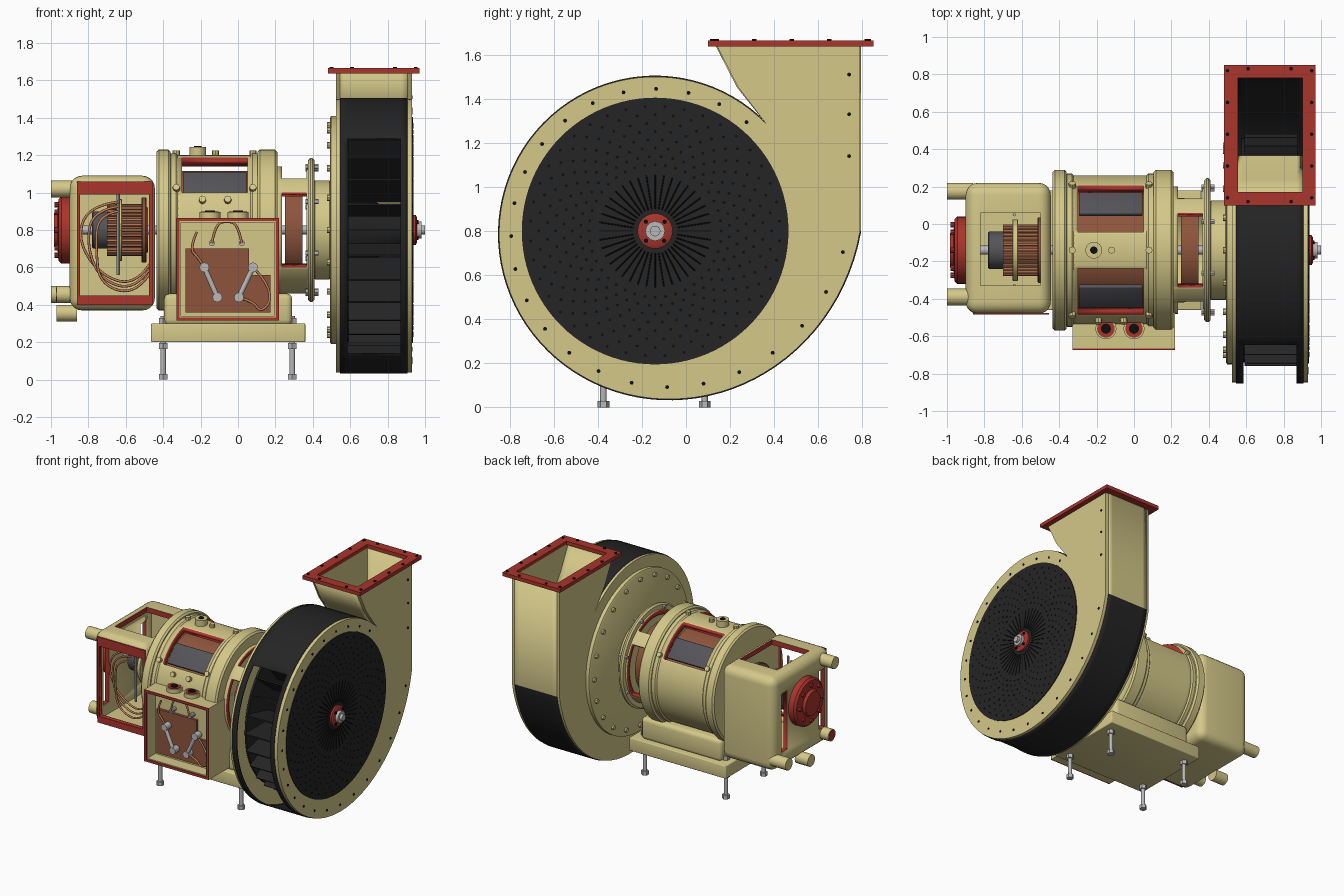
import bpy, bmesh, math
from mathutils import Vector, Matrix

if "Cube" in bpy.data.objects:
    bpy.data.objects.remove(bpy.data.objects["Cube"])

CY, CZ = -0.14, 0.8          # shared shaft axis


def material(name, rgb):
    m = bpy.data.materials.new(name)
    m.use_nodes = True
    m.diffuse_color = (*rgb, 1)
    m.node_tree.nodes["Principled BSDF"].inputs["Base Color"].default_value = (*rgb, 1)
    return m


CREAM = material("cream paint", (0.66, 0.58, 0.25))
RED = material("section red", (0.4, 0.035, 0.025))
DARK = material("dark mesh", (0.018, 0.018, 0.018))
BLACK = material("black", (0.004, 0.004, 0.004))
IRON = material("iron grey", (0.09, 0.09, 0.1))
BROWN = material("winding brown", (0.27, 0.09, 0.045))
COPPER = material("copper", (0.55, 0.22, 0.1))
STEEL = material("steel", (0.48, 0.48, 0.48))


def finish(bm, name, *mats):
    me = bpy.data.meshes.new(name)
    bm.to_mesh(me)
    bm.free()
    for m in mats:
        me.materials.append(m)
    me.shade_smooth()
    me.set_sharp_from_angle(angle=0.6)
    ob = bpy.data.objects.new(name, me)
    bpy.context.collection.objects.link(ob)
    return ob


def box(name, mat, lo, hi, bevel=0, matrix=Matrix(), seg=3):
    lo, hi = Vector(lo), Vector(hi)
    bm = bmesh.new()
    bmesh.ops.create_cube(bm, matrix=Matrix.Translation((lo + hi) / 2) @ Matrix.Diagonal((*(hi - lo), 1)))
    if bevel:
        bmesh.ops.bevel(bm, geom=bm.edges[:], offset=bevel, segments=seg, affect='EDGES', profile=0.5)
    bm.transform(matrix)
    return finish(bm, name, mat)


def rods(name, mat, items, seg=16):
    """Cylinders given as (start, end, radius), joined in one object."""
    bm = bmesh.new()
    for a, b, r in items:
        a, b = Vector(a), Vector(b)
        rot = (b - a).to_track_quat('Z', 'Y').to_matrix().to_4x4()
        bmesh.ops.create_cone(bm, cap_ends=True, segments=seg, radius1=r, radius2=r,
                              depth=(b - a).length, matrix=Matrix.Translation((a + b) / 2) @ rot)
    return finish(bm, name, mat)


def polar(x, r, a):
    """Point round the shaft; angle runs from the top towards the back."""
    return Vector((x, CY + r * math.sin(a), CZ + r * math.cos(a)))


def lathe(name, mat, profile, seg=64):
    bm = bmesh.new()
    rings = [[bm.verts.new(polar(x, r, math.tau * i / seg)) for i in range(seg)] for x, r in profile]
    for p, q in zip(rings, rings[1:]):
        for i in range(seg):
            j = (i + 1) % seg
            bm.faces.new((p[i], q[i], q[j], p[j]))
    bm.faces.new(rings[0])
    bm.faces.new(rings[-1][::-1])
    bmesh.ops.recalc_face_normals(bm, faces=bm.faces)
    return finish(bm, name, mat)


def drum(name, mat, x0, x1, r, c=0.012):
    return lathe(name, mat, [(x0, r - c), (x0 + c, r), (x1 - c, r), (x1, r - c)])


def cut_shell(name, xs, r, thick, windows, seg=180):
    """Tube with windows cut between xs[1] and xs[2]; the cut edges are red."""
    bm = bmesh.new()
    rows = [[bm.verts.new(polar(x, r, math.tau * i / seg)) for i in range(seg)] for x in xs]
    for k in range(3):
        for i in range(seg):
            a = ((i + 0.5) * 360 / seg + 180) % 360 - 180
            if k == 1 and any(lo < a < hi for lo, hi in windows):
                continue
            j = (i + 1) % seg
            bm.faces.new((rows[k][i], rows[k + 1][i], rows[k + 1][j], rows[k][j]))
    ob = finish(bm, name, CREAM, RED)
    mod = ob.modifiers.new("wall", 'SOLIDIFY')
    mod.thickness, mod.offset, mod.material_offset_rim = thick, -1, 1


def wire(name, pts, r=0.007, mat=COPPER):
    cu = bpy.data.curves.new(name, 'CURVE')
    cu.dimensions, cu.bevel_depth, cu.bevel_resolution = '3D', r, 2
    sp = cu.splines.new('NURBS')
    sp.points.add(len(pts) - 1)
    for p, co in zip(sp.points, pts):
        p.co = (*co, 1)
    sp.use_endpoint_u, sp.order_u = True, 3
    cu.materials.append(mat)
    bpy.context.collection.objects.link(bpy.data.objects.new(name, cu))


def frame(name, mat, axis, lo, hi, d0, d1, ilo, ihi):
    """Flat rectangular frame lying across an axis (1 = y, 2 = z)."""
    put = lambda u, v, d: (u, d, v) if axis == 1 else (u, v, d)
    bm = bmesh.new()
    loops = []
    for d in (d0, d1):
        for a, b in ((lo, hi), (ilo, ihi)):
            loops.append([bm.verts.new(put(u, v, d)) for u, v in
                          ((a[0], a[1]), (b[0], a[1]), (b[0], b[1]), (a[0], b[1]))])
    for p, q in ((0, 1), (1, 3), (3, 2), (2, 0)):
        for i in range(4):
            j = (i + 1) % 4
            bm.faces.new((loops[p][i], loops[p][j], loops[q][j], loops[q][i]))
    bmesh.ops.recalc_face_normals(bm, faces=bm.faces)
    return finish(bm, name, mat)


# --- Fan casing: spiral outline running up into the outlet ---
def spiral(deg, inset=0):
    r = 0.70 + 0.23 * ((deg - 44) / 316) ** 4 - inset
    return CY + r * math.cos(math.radians(deg)), CZ + r * math.sin(math.radians(deg))


degs = [44 + 4 * i for i in range(80)]
outline = [(0.14, 1.64), (0.235, 1.455)] + [spiral(d) for d in degs] + [(0.79, 1.64)]
for name, x0, x1 in (("casing_plate_inner", 0.525, 0.552), ("casing_plate_outer", 0.9, 0.93)):
    bm = bmesh.new()
    face = bm.faces.new([bm.verts.new((x0, y, z)) for y, z in outline])
    ext = bmesh.ops.extrude_face_region(bm, geom=[face])
    bmesh.ops.translate(bm, vec=(x1 - x0, 0, 0), verts=[v for v in ext["geom"] if isinstance(v, bmesh.types.BMVert)])
    bmesh.ops.recalc_face_normals(bm, faces=bm.faces)
    finish(bm, name, CREAM)

bm = bmesh.new()
rows = [[bm.verts.new((x, y, z)) for y, z in outline] for x in (0.545, 0.585, 0.87, 0.905)]
for k in range(3):
    for i in range(len(outline) - 1):
        on_spiral = 2 <= i < len(outline) - 2
        if k == 1 and on_spiral and 134 <= degs[i - 2] < 241:
            continue                     # inspection opening
        f = bm.faces.new((rows[k][i], rows[k][i + 1], rows[k + 1][i + 1], rows[k + 1][i]))
        f.material_index = int(on_spiral)
mod = finish(bm, "casing_band", CREAM, DARK).modifiers.new("wall", 'SOLIDIFY')
mod.thickness, mod.offset = 0.01, 0

frame("outlet_flange", RED, 2, (0.48, 0.1), (0.97, 0.85), 1.637, 1.665, (0.555, 0.17), (0.9, 0.78))
rim = [(x, y) for x in (0.5, 0.95) for y in (0.14, 0.31, 0.48, 0.65, 0.82)] + [(x, y) for x in (0.61, 0.84) for y in (0.12, 0.83)]
rods("flange_bolts", BLACK, [((x, y, 1.66), (x, y, 1.672), 0.01) for x, y in rim], 8)
spots = [spiral(50 + 13.2 * i, 0.055) for i in range(24)] + [(0.74, z) for z in (1.14, 1.33, 1.51)]
rods("casing_bolts", BLACK, [((0.925, y, z), (0.934, y, z), 0.009) for y, z in spots], 8)

# Perforated guard with a vaned centre
lathe("guard_disc", DARK, [(0.925, 0.605), (0.936, 0.605)], 96)
rods("guard_holes", BLACK, [(polar(0.934, r, a), polar(0.938, r, a), 0.007)
     for k in range(8) for i in range(40)
     for r, a in [(0.3 + 0.038 * k, math.tau * (i + 0.5 * (k % 2)) / 40)]], 6)
rods("guard_slits", BLACK, [(polar(0.936, 0.1, math.tau * i / 40), polar(0.936, 0.255, math.tau * i / 40), 0.003) for i in range(40)], 6)
lathe("fan_hub", RED, [(0.93, 0.08), (0.95, 0.08), (0.958, 0.065)], 32)
rods("hub_bolts", BLACK, [(polar(0.95, 0.06, a), polar(0.966, 0.06, a), 0.01) for a in (0.8, 2.4, 3.9, 5.5)], 8)
rods("shaft_nut", STEEL, [((0.95, CY, CZ), (0.98, CY, CZ), 0.045)], 12)
rods("shaft", STEEL, [((-0.88, CY, CZ), (1, CY, CZ), 0.024)])

# Impeller
lathe("impeller_back", DARK, [(0.575, 0.6), (0.59, 0.6)])
lathe("impeller_hub", DARK, [(0.58, 0.2), (0.88, 0.1)])
for i in range(28):
    box("impeller_blade", DARK, (0.59, -0.005, 0.35), (0.875, 0.005, 0.62), 0,
        Matrix.Translation((0, CY, CZ)) @ Matrix.Rotation(math.tau * i / 28, 4, 'X'))

# Mounting plate on the motor side
lathe("mounting_plate", CREAM, [(0.492, 0.6), (0.498, 0.61), (0.53, 0.61)], 96)
rods("mounting_bolts", CREAM, [(polar(0.475, 0.56, math.tau * i / 20), polar(0.5, 0.56, math.tau * i / 20), 0.017) for i in range(20)], 8)
drum("fan_neck", CREAM, 0.4, 0.5, 0.265)

# --- Motor ---
cut_shell("motor_body", (-0.37, -0.3, 0.05, 0.12), 0.4, 0.05, [(14, 60), (-60, -14)])
cut_shell("bearing_body", (0.2, 0.235, 0.365, 0.39), 0.34, 0.035, [(-36, 36), (54, 126), (-126, -54)])
drum("motor_ring_left", CREAM, -0.435, -0.36, 0.43)
drum("motor_lip_left", CREAM, -0.37, -0.32, 0.41)
drum("motor_ring_right", CREAM, 0.105, 0.21, 0.43)
drum("motor_lip_right", CREAM, 0.065, 0.12, 0.41)
drum("bearing_flange", CREAM, 0.375, 0.41, 0.385)
rods("bearing_bolts", STEEL, [(polar(0.36, 0.36, math.radians(a)), polar(0.43, 0.36, math.radians(a)), 0.014) for a in range(25, 360, 45)], 6)
lathe("winding", BROWN, [(-0.34, 0.315), (0.1, 0.315)])
lathe("bearing_winding", BROWN, [(0.25, 0.27), (0.345, 0.27)], 20)
for s in (-1, 1):
    box("pole_piece", IRON, (-0.295, -0.08, 0.335), (0.045, 0.08, 0.36), 0.006,
        Matrix.Translation((0, CY, CZ)) @ Matrix.Rotation(-s * math.radians(45), 4, 'X'))
rods("oil_cap", CREAM, [((-0.215, CY, 1.18), (-0.215, CY, 1.245), 0.045)], 24)
rods("oil_cap_hole", BLACK, [((-0.215, CY, 1.24), (-0.215, CY, 1.249), 0.02)])
eyes = [polar(x, 0.38, a) for x in (-0.33, 0.08) for a in (0, -1.0, 1.0)] + [polar(-0.12, 0.38, 0)] + [polar(x, 0.38, -1.17) for x in (-0.19, -0.055)]
rods("body_bolts", CREAM, [(p, p + (p - Vector((p.x, CY, CZ))) * 0.12, 0.019) for p in eyes], 8)

# --- Base ---
box("base_plate", CREAM, (-0.465, -0.46, 0.2), (0.36, 0.18, 0.3), 0.006)
box("pedestal", CREAM, (-0.395, -0.42, 0.29), (0.29, 0.14, 0.46), 0.03)
feet = [(x, y) for x in (-0.4, 0.29) for y in (-0.375, 0.085)]
rods("foot_studs", STEEL, [((x, y, 0.01), (x, y, 0.34), 0.015) for x, y in feet])
rods("foot_nuts", STEEL, [((x, y, z), (x, y, z + 0.03), 0.027) for x, y in feet for z in (0, 0.165, 0.3)], 6)

# --- Terminal box ---
frame("terminal_walls", CREAM, 1, (-0.33, 0.315), (0.22, 0.865), -0.665, -0.32, (-0.305, 0.34), (0.195, 0.84))
frame("terminal_rim", RED, 1, (-0.33, 0.315), (0.22, 0.865), -0.673, -0.664, (-0.312, 0.333), (0.202, 0.847))
box("terminal_back", CREAM, (-0.31, -0.57, 0.33), (0.2, -0.54, 0.85))
box("terminal_board", BROWN, (-0.28, -0.59, 0.36), (0.06, -0.565, 0.7))
box("terminal_board_step", BROWN, (0.05, -0.588, 0.36), (0.175, -0.565, 0.56))
for x0, x1 in ((-0.18, -0.11), (0.08, 0.005)):
    a, b = Vector((x0, -0.63, 0.6)), Vector((x1, -0.63, 0.44))
    rods("terminal_link", STEEL, [(a, b, 0.014)] + [(p - Vector((0, 0.015, 0)), p + Vector((0, 0.04, 0)), 0.026) for p in (a, b)], 12)
rods("terminal_studs", STEEL, [((x, -0.62, 0.73), (x, -0.56, 0.73), 0.016) for x in (-0.14, 0.02)], 10)
wire("terminal_wire_arch", [(x, -0.62, z) for x, z in ((-0.14, 0.73), (-0.12, 0.83), (-0.06, 0.85), (0, 0.83), (0.02, 0.73))])
wire("terminal_wire_left", [(x, -0.62, z) for x, z in ((-0.22, 0.79), (-0.26, 0.7), (-0.21, 0.65), (-0.18, 0.6))])
wire("terminal_wire_right", [(x, -0.62, z) for x, z in ((0.08, 0.6), (0.15, 0.53), (0.18, 0.42), (0.12, 0.36), (0.08, 0.42), (0.0, 0.44))])
for x in (-0.15, 0.0):
    for name, mat, r, z in (("gland", CREAM, 0.056, 0.895), ("gland_ring", RED, 0.047, 0.899), ("gland_hole", BLACK, 0.027, 0.903)):
        rods(name, mat, [((x, -0.56, 0.85), (x, -0.56, z), r)], 24)

# --- Commutator housing: rounded box, hollowed and cut open ---
housing = box("commutator_housing", CREAM, (-0.9, -0.48, 0.37), (-0.445, 0.22, 1.09), 0.065, seg=5)
cuts = [(CREAM, (-0.865, -0.45, 0.41), (-0.475, 0.185, 1.05)),
        (RED, (-0.845, -0.6, 0.45), (-0.475, -0.4, 0.99)),
        (RED, (-0.82, -0.33, 0.9), (-0.5, 0.06, 1.2)),
        (RED, (-1, 0.05, 0.5), (-0.8, 0.12, 0.95)),
        (RED, (-1, -0.4, 0.5), (-0.8, -0.335, 0.95))]
cutters = []
for mat, lo, hi in cuts:
    cutter = box("housing_cutter", mat, lo, hi)
    cutter.hide_render = True
    mod = housing.modifiers.new("cut", 'BOOLEAN')
    mod.operation, mod.solver, mod.material_mode, mod.object = 'DIFFERENCE', 'EXACT', 'TRANSFER', cutter
    cutters.append(cutter)
bpy.context.view_layer.update()
housing.data = bpy.data.meshes.new_from_object(housing.evaluated_get(bpy.context.evaluated_depsgraph_get()))
housing.modifiers.clear()
for cutter in cutters:
    bpy.data.objects.remove(cutter)
frame("housing_rim", RED, 1, (-0.86, 0.4), (-0.455, 1.06), -0.485, -0.476, (-0.845, 0.45), (-0.475, 0.99))

lathe("end_cap", RED, [(-0.89, 0.18), (-0.945, 0.18), (-0.96, 0.165), (-0.965, 0.1), (-0.985, 0.09), (-0.985, 0.03)], 40)
rods("end_cap_bolts", RED, [(polar(-0.98, 0.135, math.tau * i / 8), polar(-0.95, 0.135, math.tau * i / 8), 0.015) for i in range(8)], 8)
pegs = ((-0.39, 1.02, -1), (-0.39, 0.455, -0.97), (CY, 0.355, -0.97), (0.175, 0.455, -1))
rods("housing_pegs", CREAM, [((x, y, z), (-0.86, y, z), 0.045) for y, z, x in pegs], 24)
rods("peg_tips", RED, [((x - 0.003 if x > -1 else x, y, z), (x + 0.02, y, z), 0.037) for y, z, x in pegs[1::2]], 24)

# Commutator, brush ring and leads
lathe("commutator_core", BROWN, [(-0.7, 0.12), (-0.48, 0.12)], 40)
rods("commutator_bars", COPPER, [(polar(-0.7, 0.13, math.tau * i / 28), polar(-0.49, 0.13, math.tau * i / 28), 0.009) for i in range(28)], 6)
drum("commutator_end", BROWN, -0.515, -0.49, 0.175, 0.004)
drum("bearing_sleeve", IRON, -0.78, -0.69, 0.1, 0.006)
drum("brush_ring", CREAM, -0.65, -0.62, 0.165, 0.004)
rods("brush_rods", STEEL, [((-0.64, y, 0.56), (-0.64, y, 1.0), 0.009) for y in (-0.33, 0.05)], 8)
for k in range(3):
    s = 0.025 * k
    wire("brush_lead", [(x, -0.36 - s, z - s) for x, z in
         ((-0.64, 0.95), (-0.8 + s, 0.93), (-0.86 + 2 * s, 0.75), (-0.74, 0.56), (-0.55, 0.5), (-0.47, 0.62))])
